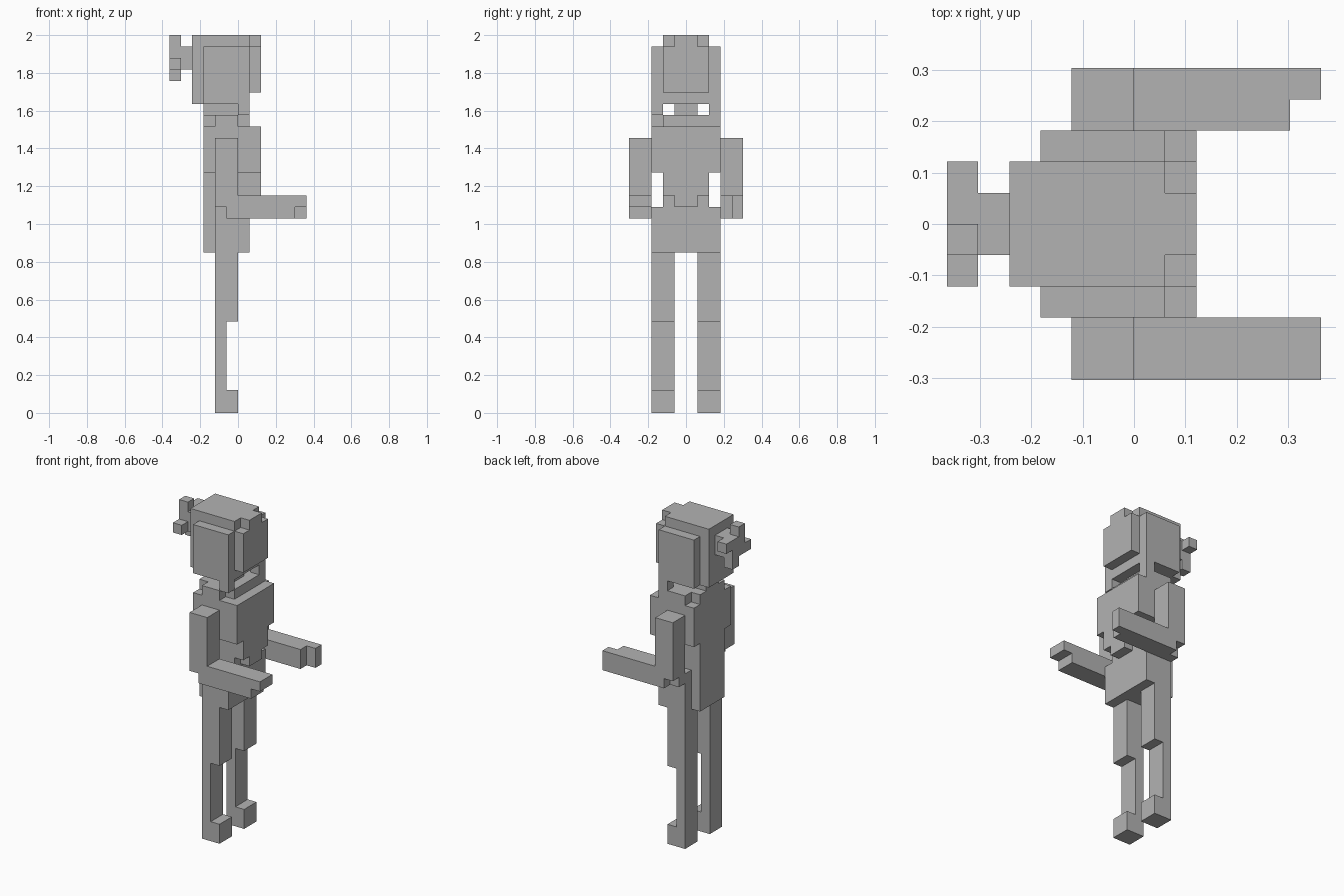
import bpy, bmesh, math
from itertools import product
from mathutils import Vector

cube = bpy.data.objects.get("Cube")
if cube:
    bpy.data.objects.remove(cube)

U = 2 / 33  # size of one block

grey = bpy.data.materials.new("plain_grey")
grey.use_nodes = True
colour = (0.45, 0.45, 0.45, 1)
grey.diffuse_color = colour
grey.node_tree.nodes["Principled BSDF"].inputs["Base Color"].default_value = colour


def box(x0, x1, y0, y1, z0, z1):
    """Set of block cells filling a box."""
    return set(product(range(x0, x1), range(y0, y1), range(z0, z1)))


def mirrored(cells):
    return {(x, -1 - y, z) for x, y, z in cells}


parts = {}

# Legs: foot, thin shin, thicker thigh
leg = box(-2, 0, 1, 3, 0, 2) | box(-2, -1, 1, 3, 2, 8) | box(-2, 0, 1, 3, 8, 14)
parts["left_leg"] = leg
parts["right_leg"] = mirrored(leg)

# Hips and narrow waist
parts["hips"] = box(-2, 1, -3, 3, 14, 18) | box(-3, -2, -2, 2, 14, 18)
parts["waist"] = box(-3, 1, -2, 2, 18, 21)

# Chest with stepped lower front
parts["chest"] = (box(-3, 2, -3, 3, 21, 25) | box(1, 2, -2, 2, 19, 21)
                  | box(1, 2, -1, 1, 18, 19))
parts["collar"] = (box(-2, 0, -3, 3, 25, 26) | box(-3, -2, -2, 2, 25, 26)
                   | box(0, 1, -2, 3, 25, 26))
parts["neck"] = box(-3, 0, -1, 1, 26, 27)

# Bent arms with notched elbow and hand
arm = box(-2, 0, 3, 5, 17, 24) | box(0, 6, 3, 5, 17, 19)
parts["left_arm"] = arm - box(5, 6, 3, 4, 17, 19) - box(-2, -1, 4, 5, 17, 18)
parts["right_arm"] = (mirrored(arm) - box(5, 6, -5, -3, 17, 18)
                      - box(-2, -1, -5, -3, 17, 18))

# Head, face plate, back of hair and side locks
parts["head"] = box(-3, 1, -3, 3, 27, 32) | box(-3, 1, -2, 2, 32, 33)
parts["face"] = box(1, 2, -2, 2, 28, 32) | box(1, 2, -1, 1, 32, 33)
parts["hair_back"] = box(-4, -3, -2, 2, 27, 33)
lock = box(0, 1, 2, 3, 26, 27)
parts["side_locks"] = lock | mirrored(lock)

# Pinwheel hair tie on a short stem
parts["hair_stem"] = box(-6, -4, -1, 1, 30, 32)
parts["hair_tie"] = (box(-6, -5, -1, 0, 32, 33) | box(-6, -5, -2, -1, 30, 31)
                     | box(-6, -5, 0, 1, 29, 30) | box(-6, -5, 1, 2, 31, 32))

solid = set().union(*parts.values())


def skin(name, cells):
    """Mesh the exposed sides of the cells and merge flat areas."""
    bm = bmesh.new()
    for cell in cells:
        centre = Vector(cell) + Vector((0.5, 0.5, 0.5))
        for axis, sign in product(range(3), (-1, 1)):
            n = Vector((0, 0, 0))
            n[axis] = sign
            if tuple(int(c + d) for c, d in zip(cell, n)) in solid:
                continue
            a = Vector((0, 0, 0))
            a[(axis + 1) % 3] = 1
            b = n.cross(a)
            corners = (a + b, b - a, -a - b, a - b)
            bm.faces.new([bm.verts.new((centre + (n + c) / 2) * U) for c in corners])
    bmesh.ops.remove_doubles(bm, verts=bm.verts, dist=U / 100)
    bmesh.ops.dissolve_limit(bm, angle_limit=math.radians(1),
                             verts=bm.verts, edges=bm.edges)
    mesh = bpy.data.meshes.new(name)
    bm.to_mesh(mesh)
    bm.free()
    mesh.materials.append(grey)
    bpy.context.collection.objects.link(bpy.data.objects.new(name, mesh))


for name, cells in parts.items():
    skin(name, cells)
